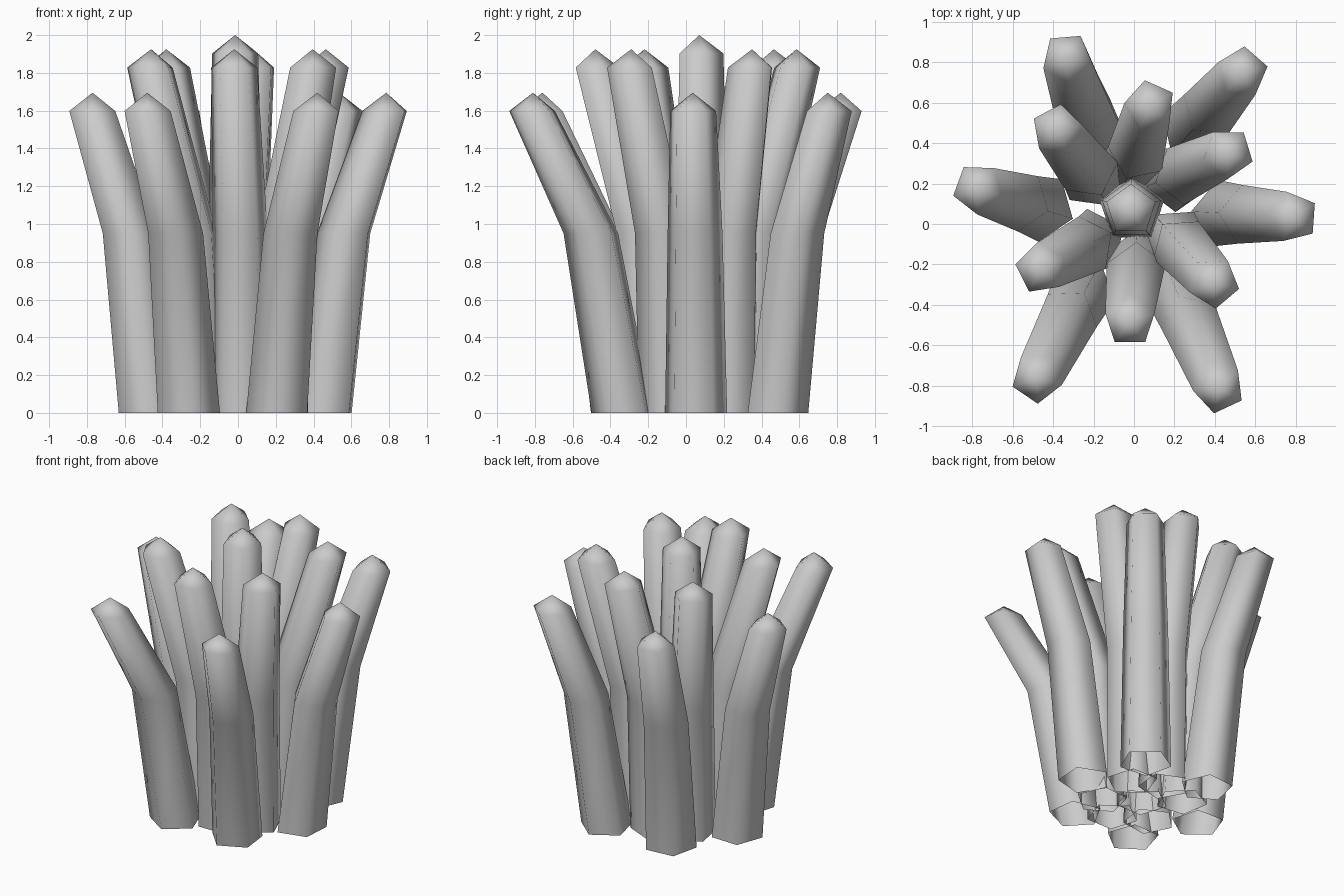
import bpy, bmesh
from math import cos, sin, radians, pi

if "Cube" in bpy.data.objects:
    bpy.data.objects.remove(bpy.data.objects["Cube"])

SIDES = 5


def tube(name, base, tip, z_tip, knee_frac, facing, r_base=0.168):
    """Five-sided bent tube, open at the bottom, pointed at the top.
    facing = direction in degrees of the flat outer side."""
    def lerp(t):
        return [b + (e - b) * t for b, e in zip(base, tip)]
    # (centre, height, radius) of each horizontal ring
    rings = [(base, 0.0, r_base),
             (lerp(knee_frac), 0.95, 0.153),
             (tip, z_tip - 0.097, 0.128)]
    bm = bmesh.new()
    loops = []
    for (cx, cy), z, r in rings:
        angles = [radians(facing) + pi / SIDES + 2 * pi * i / SIDES for i in range(SIDES)]
        loops.append([bm.verts.new((cx + r * cos(a), cy + r * sin(a), z)) for a in angles])
    for lo, hi in zip(loops, loops[1:]):
        for i in range(SIDES):
            j = (i + 1) % SIDES
            bm.faces.new((lo[i], lo[j], hi[j], hi[i]))
    # pointed cap
    top = bm.verts.new((tip[0], tip[1], z_tip))
    for i in range(SIDES):
        bm.faces.new((loops[-1][i], loops[-1][(i + 1) % SIDES], top))
    for f in bm.faces:
        f.smooth = True
    mesh = bpy.data.meshes.new(name)
    bm.to_mesh(mesh)
    bm.free()
    ob = bpy.data.objects.new(name, mesh)
    bpy.context.collection.objects.link(ob)


# centre tube
tube("centre_tube", (-0.01, 0.07), (-0.015, 0.07), 2.0, 0.5, -90)

# inner ring: tip x, tip y, facing (bases pulled in and slightly turned)
inner = [(-0.38, 0.465, 118), (0.08, 0.585, 66), (0.465, 0.35, 17),
         (0.395, -0.29, -50), (-0.02, -0.48, -90), (-0.46, -0.22, 207)]
turn, pull = radians(6), 0.48
for n, (x, y, face) in enumerate(inner):
    dx, dy = x * pull, (y - 0.07) * pull
    base = (dx * cos(turn) - dy * sin(turn), 0.07 + dx * sin(turn) + dy * cos(turn))
    tube(f"inner_tube_{n + 1}", base, (x, y), 1.925, 0.17, face)

# outer ring: base, tip, knee position, facing
outer = [((-0.465, 0.085), (-0.77, 0.175), 0.34, 160),
         ((-0.21, 0.475), (-0.33, 0.82), 0.34, 95),
         ((0.3, 0.475), (0.535, 0.75), 0.38, 49),
         ((0.455, 0.05), (0.785, 0.035), 0.35, -4),
         ((0.215, -0.33), (0.42, -0.81), 0.35, -65),
         ((-0.262, -0.33), (-0.48, -0.76), 0.32, -124)]
for n, (base, tip, knee, face) in enumerate(outer):
    tube(f"outer_tube_{n + 1}", base, tip, 1.695, knee, face, 0.173)
